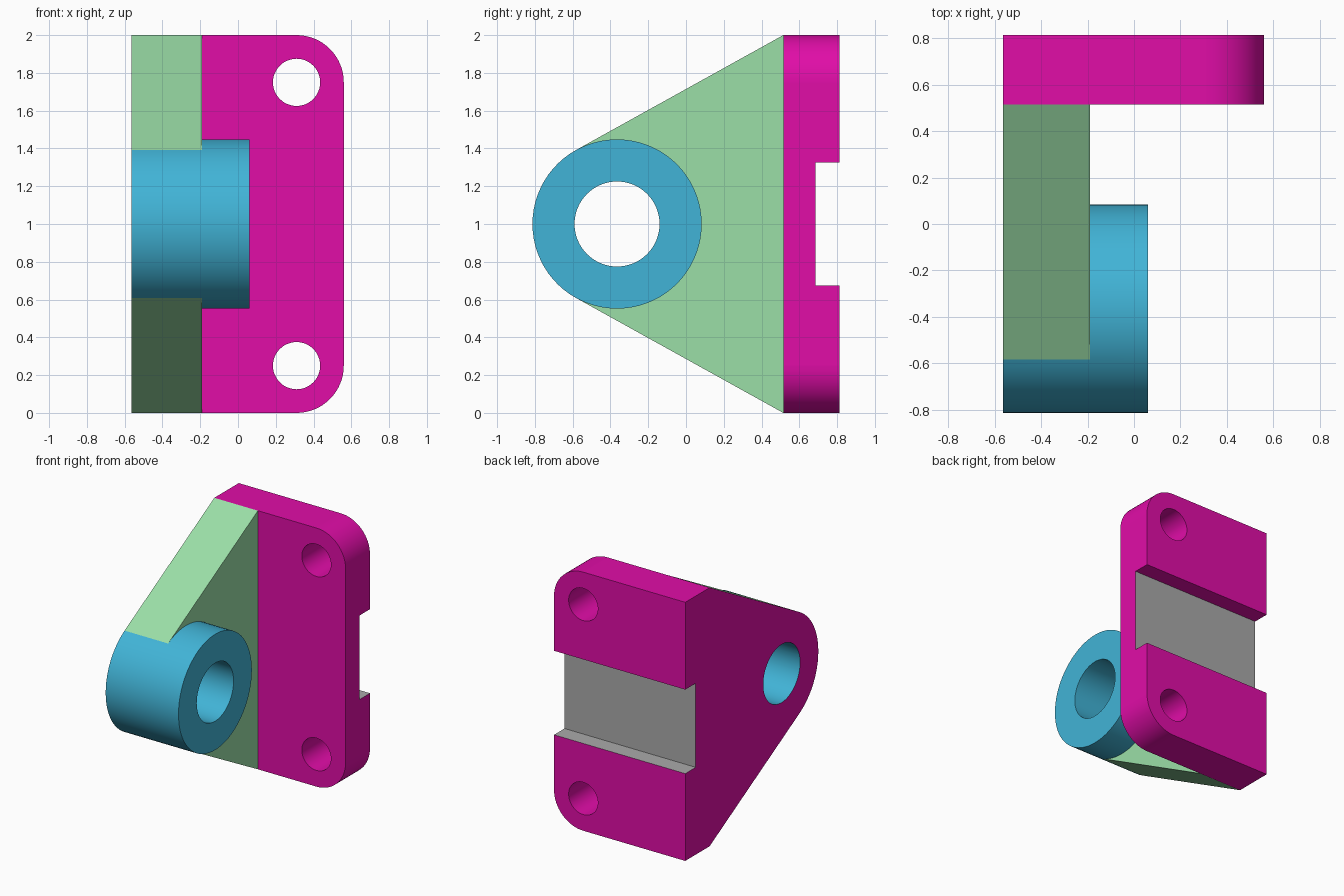
import bpy, bmesh
from math import sin, cos, pi, atan2, acos, hypot

if "Cube" in bpy.data.objects:
    bpy.data.objects.remove(bpy.data.objects["Cube"])


def material(name, rgb):
    m = bpy.data.materials.new(name)
    m.diffuse_color = (*rgb, 1)
    m.use_nodes = True
    m.node_tree.nodes["Principled BSDF"].inputs["Base Color"].default_value = m.diffuse_color
    return m


magenta = material("magenta", (0.75, 0.004, 0.39))
green = material("green", (0.33, 0.74, 0.39))
blue = material("blue", (0.053, 0.456, 0.68))
grey = material("grey", (0.4, 0.4, 0.4))


def arc(c, r, a0, a1, n):
    """Points from angle a0 to a1, without the last one."""
    steps = [a0 + (a1 - a0) * i / n for i in range(n)]
    return [(c[0] + r * cos(a), c[1] + r * sin(a)) for a in steps]


def prism(name, outline, axis, start, end, mat):
    """Extrude an outline along x (points are y, z) or y (points are x, z)."""
    def place(p, d):
        return (d, *p) if axis == "x" else (p[0], d, p[1])
    bm = bmesh.new()
    a = [bm.verts.new(place(p, start)) for p in outline]
    b = [bm.verts.new(place(p, end)) for p in outline]
    bm.faces.new(a)
    bm.faces.new(b)
    n = len(outline)
    for i in range(n):
        j = (i + 1) % n
        bm.faces.new((a[i], a[j], b[j], b[i]))
    bmesh.ops.recalc_face_normals(bm, faces=bm.faces)
    me = bpy.data.meshes.new(name)
    bm.to_mesh(me)
    bm.free()
    me.materials.append(mat)
    ob = bpy.data.objects.new(name, me)
    bpy.context.collection.objects.link(ob)
    return ob


def combine(target, other, operation):
    mod = target.modifiers.new(other.name, "BOOLEAN")
    mod.object, mod.operation = other, operation
    mod.solver, mod.material_mode = "EXACT", "TRANSFER"
    bpy.context.view_layer.objects.active = target
    bpy.ops.object.modifier_apply(modifier=mod.name)
    bpy.data.objects.remove(other)


LEFT, RIGHT, FRONT, BACK = -0.563, 0.56, 0.515, 0.813
BOSS, BOSS_R = (-0.365, 1.0), 0.448

# mounting plate with two rounded corners
outline = [(LEFT, 2), (LEFT, 0)]
outline += arc((RIGHT - 0.25, 0.25), 0.25, -pi / 2, 0, 16) + [(RIGHT, 0.25)]
outline += arc((RIGHT - 0.25, 1.75), 0.25, 0, pi / 2, 16) + [(RIGHT - 0.25, 2)]
bracket = prism("bracket", outline, "y", FRONT, BACK, magenta)

# triangular web, its slopes tangent to the boss
dy = FRONT - BOSS[0]
t = atan2(1, dy) + acos(BOSS_R / hypot(dy, 1))
tangents = [(BOSS[0] + BOSS_R * cos(a), 1 + BOSS_R * sin(a)) for a in (t, -t)]
web = prism("web", [(FRONT, 0), (FRONT, 2)] + tangents, "x", LEFT, -0.19, green)
combine(bracket, web, "UNION")

# round boss
ring = arc(BOSS, BOSS_R, -t, t, 48) + arc(BOSS, BOSS_R, t, 2 * pi - t, 24)
combine(bracket, prism("boss", ring, "x", LEFT, 0.06, blue), "UNION")

# bore, bolt holes and rear slot
cutters = [prism("bore", arc(BOSS, 0.225, 0, 2 * pi, 64), "x", -1, 1, blue)]
for z in (0.25, 1.75):
    hole = arc((RIGHT - 0.25, z), 0.125, 0, 2 * pi, 48)
    cutters.append(prism("bolt_hole", hole, "y", 0.4, 1, magenta))
slot = [(0.685, 0.675), (1, 0.675), (1, 1.325), (0.685, 1.325)]
cutters.append(prism("slot", slot, "x", -1, 1, grey))
for c in cutters:
    combine(bracket, c, "DIFFERENCE")

# smooth round walls, flat large faces; left side and slot ceiling are magenta
bracket.select_set(True)
bpy.ops.object.shade_smooth_by_angle(angle=0.6)
for p in bracket.data.polygons:
    if p.area > 0.05:
        p.use_smooth = False
    ceiling = p.normal.z < -0.9 and abs(p.center.z - 1.325) < 0.01 and p.center.y > 0.6
    if p.normal.x < -0.9 and p.center.x < LEFT + 0.01 or ceiling:
        p.material_index = 0
